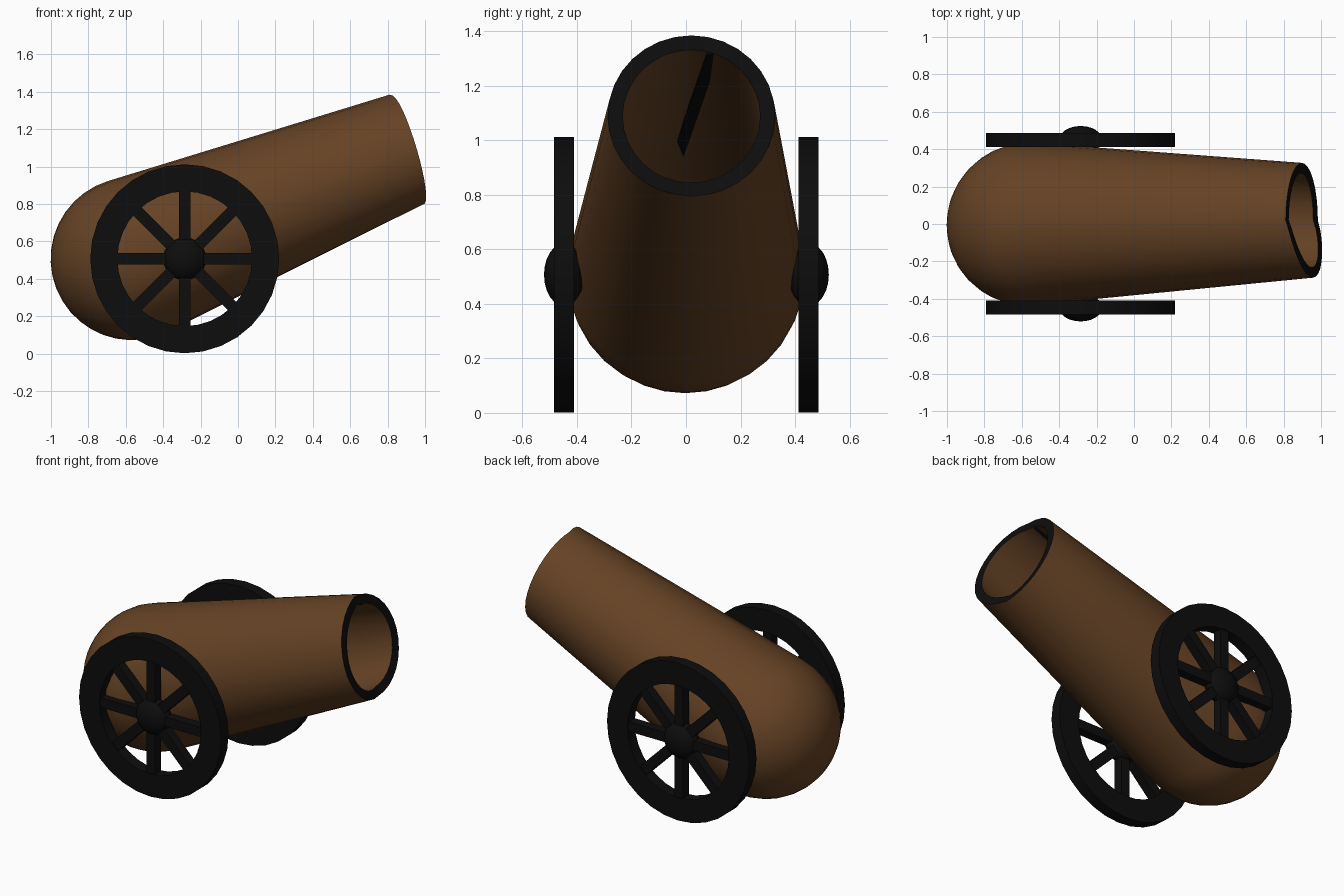
import bpy, bmesh
from math import sin, cos, pi, radians
from mathutils import Vector, Matrix

if "Cube" in bpy.data.objects:
    bpy.data.objects.remove(bpy.data.objects["Cube"])


def material(name, rgb):
    m = bpy.data.materials.new(name)
    m.diffuse_color = (*rgb, 1)
    m.use_nodes = True
    m.node_tree.nodes["Principled BSDF"].inputs["Base Color"].default_value = m.diffuse_color
    return m


BROWN = material("bronze_brown", (0.13, 0.055, 0.018))
BLACK = material("black_iron", (0.004, 0.004, 0.004))


def make(name, bm, mats):
    bmesh.ops.recalc_face_normals(bm, faces=bm.faces)
    me = bpy.data.meshes.new(name)
    bm.to_mesh(me)
    bm.free()
    ob = bpy.data.objects.new(name, me)
    bpy.context.collection.objects.link(ob)
    for m in mats:
        me.materials.append(m)
    return ob


def smooth(ob):
    bpy.ops.object.select_all(action='DESELECT')
    ob.select_set(True)
    bpy.context.view_layer.objects.active = ob
    for mod in list(ob.modifiers):
        bpy.ops.object.modifier_apply(modifier=mod.name)
    bpy.ops.object.shade_smooth_by_angle(angle=radians(35))


def bridge(bm, a, b):
    n = len(a)
    for i in range(n):
        j = (i + 1) % n
        bm.faces.new((a[i], a[j], b[j], b[i]))


# Barrel: round breech, tapering to a slightly uneven muzzle
SEG = 32
breech, muzzle = Vector((-0.567, 0, 0.507)), Vector((0.897, 0.02, 1.09))
R_BREECH, R_MUZZLE = 0.435, 0.307
axis = (muzzle - breech).normalized()
side = Vector((0, 1, 0))
up = axis.cross(side).normalized()
angles = [2 * pi * i / SEG for i in range(SEG)]

bm = bmesh.new()
pole = bm.verts.new(breech - axis * R_BREECH)
prev = None
for k in range(1, 11):
    phi = radians(94.7) * k / 10
    c, r = breech - axis * R_BREECH * cos(phi), R_BREECH * sin(phi)
    ring = [bm.verts.new(c + r * (side * cos(t) + up * sin(t))) for t in angles]
    if prev:
        bridge(bm, prev, ring)
    else:
        for i in range(SEG):
            bm.faces.new((pole, ring[i], ring[(i + 1) % SEG]))
    prev = ring
mouth_up = Vector((-0.28, 0, 0.96))
if up.z < 0:
    mouth_up.negate()
mouth = []
for t in angles:
    p = muzzle + R_MUZZLE * (side * cos(t) + mouth_up * sin(t))
    p.x += 0.06 * max(0, -cos(t)) ** 0.8
    mouth.append(bm.verts.new(p))
bridge(bm, prev, mouth)
barrel = make("barrel", bm, [BROWN, BLACK])
shell = barrel.modifiers.new("wall", 'SOLIDIFY')
shell.thickness = 0.055
shell.offset = -1
shell.material_offset_rim = 1
smooth(barrel)

# Dark seam running along the ceiling of the bore
p0, p1 = Vector((0.82, 0.1, 1.325)), Vector((-0.72, -0.06, 0.868))
d = p1 - p0
bm = bmesh.new()
bmesh.ops.create_cube(bm, size=1, matrix=Matrix.Translation((p0 + p1) / 2)
                      @ d.to_track_quat('X', 'Z').to_matrix().to_4x4()
                      @ Matrix.Diagonal((d.length, 0.045, 0.02, 1)))
make("bore_seam", bm, [BLACK])


# Wheels: rim, eight spokes and a flattened hub on each side
def wheel(name, y):
    place = Matrix.Translation((-0.285, y, 0.507))
    bm = bmesh.new()
    loops = []
    for r, h in ((0.505, -0.037), (0.505, 0.037), (0.36, 0.037), (0.36, -0.037)):
        loops.append([bm.verts.new(place @ Vector((r * cos(t), h, r * sin(t))))
                      for t in angles])
    for a, b in zip(loops, loops[1:] + loops[:1]):
        bridge(bm, a, b)
    smooth(make(name + "_rim", bm, [BLACK]))

    bm = bmesh.new()
    for i in range(8):
        bmesh.ops.create_cube(bm, size=1, matrix=place
                              @ Matrix.Rotation(i * pi / 4, 4, 'Y')
                              @ Matrix.Translation((0.22, 0, 0))
                              @ Matrix.Diagonal((0.3, 0.06, 0.062, 1)))
    make(name + "_spokes", bm, [BLACK])

    bm = bmesh.new()
    bmesh.ops.create_uvsphere(bm, u_segments=24, v_segments=12, radius=1,
                              matrix=place @ Matrix.Diagonal((0.115, 0.074, 0.115, 1)))
    smooth(make(name + "_hub", bm, [BLACK]))


wheel("near_wheel", -0.447)
wheel("far_wheel", 0.45)
